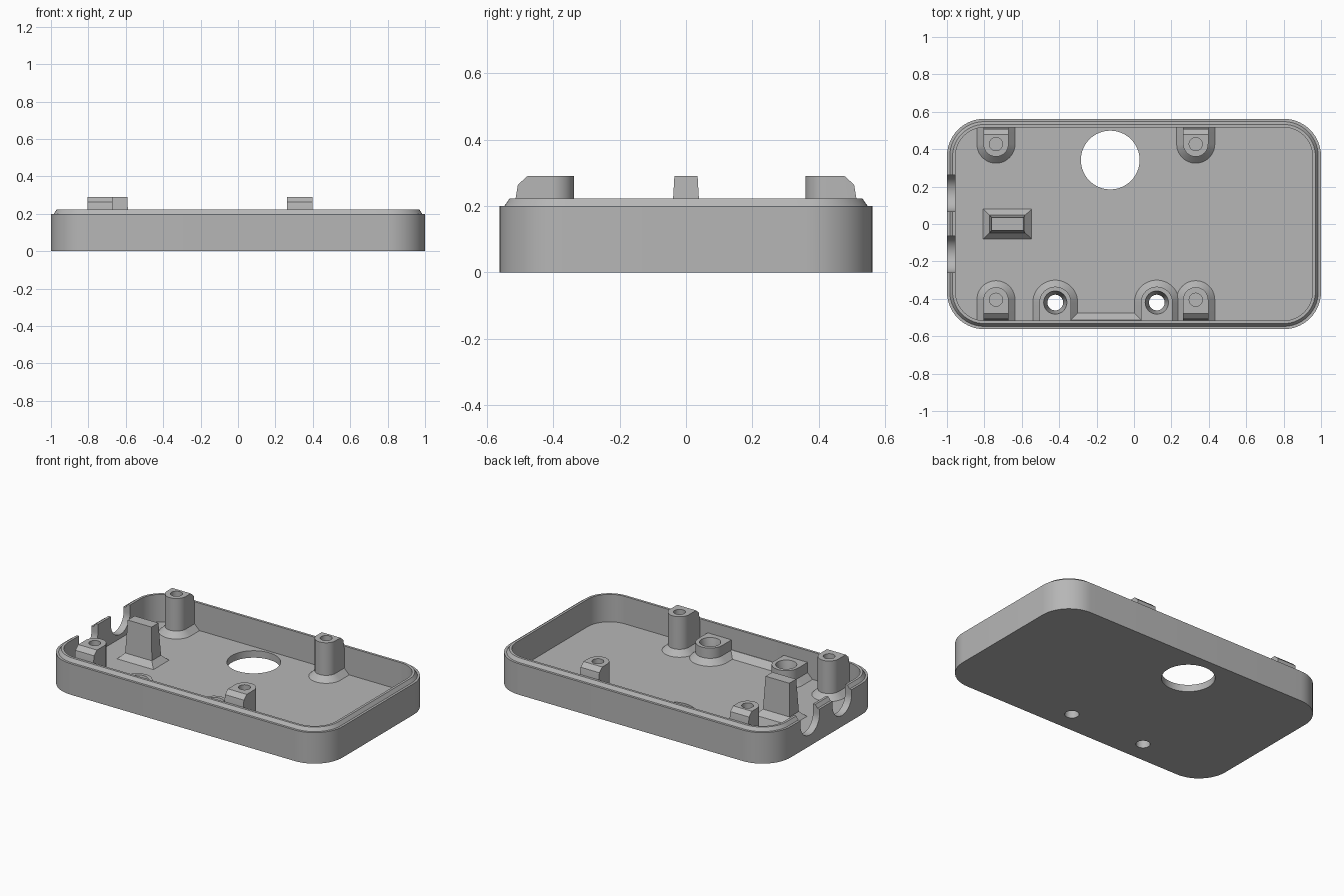
import bpy, bmesh, math
from mathutils import Vector

cube = bpy.data.objects.get("Cube")
if cube:
    bpy.data.objects.remove(cube, do_unlink=True)

GREY = (0.47, 0.47, 0.47, 1)
plastic = bpy.data.materials.new("grey_plastic")
plastic.diffuse_color = GREY
plastic.use_nodes = True
plastic.node_tree.nodes["Principled BSDF"].inputs["Base Color"].default_value = GREY

FLOOR = 0.045
WALL = 0.516      # ribs and posts just enter the inner wall
SINK = 0.02       # parts start slightly inside the floor


def loft(name, rings):
    """Skin a stack of equal-length rings and cap both ends."""
    bm = bmesh.new()
    loops = [[bm.verts.new(p) for p in ring] for ring in rings]
    n = len(loops[0])
    for a, b in zip(loops, loops[1:]):
        for i in range(n):
            j = (i + 1) % n
            bm.faces.new((a[i], a[j], b[j], b[i]))
    bm.faces.new(loops[0][::-1])
    bm.faces.new(loops[-1])
    bmesh.ops.recalc_face_normals(bm, faces=bm.faces)
    mesh = bpy.data.meshes.new(name)
    bm.to_mesh(mesh)
    bm.free()
    ob = bpy.data.objects.new(name, mesh)
    bpy.context.collection.objects.link(ob)
    mesh.materials.append(plastic)
    return ob


def activate(ob):
    bpy.ops.object.select_all(action='DESELECT')
    ob.select_set(True)
    bpy.context.view_layer.objects.active = ob


def cut(ob, cutter):
    cutter.hide_render = True
    mod = ob.modifiers.new("cut", 'BOOLEAN')
    mod.operation = 'DIFFERENCE'
    mod.solver = 'EXACT'
    mod.object = cutter
    activate(ob)
    bpy.ops.object.modifier_apply(modifier=mod.name)
    bpy.data.objects.remove(cutter, do_unlink=True)


def rounded_rect(inset, z, steps=14):
    r = 0.2 - inset
    pts = []
    for q, (sx, sy) in enumerate(((1, 1), (-1, 1), (-1, -1), (1, -1))):
        for i in range(steps + 1):
            a = math.pi / 2 * (q + i / steps)
            pts.append(Vector((sx * 0.8 + r * math.cos(a), sy * 0.3625 + r * math.sin(a), z)))
    return pts


def circle(x, y, r, z, n=40):
    return [Vector((x + r * math.cos(math.tau * i / n), y + r * math.sin(math.tau * i / n), z))
            for i in range(n)]


def d_ring(x, y, r, back, z, steps=24):
    """Half circle facing the middle, with straight sides running to y = back."""
    s = 1 if back > 0 else -1
    pts = [Vector((x + r * math.cos(math.pi * i / steps), y - s * r * math.sin(math.pi * i / steps), z))
           for i in range(steps + 1)]
    return pts + [Vector((x - r, back, z)), Vector((x + r, back, z))]


def box_ring(x0, x1, y, z):
    return [Vector(p) for p in ((x0, -y, z), (x1, -y, z), (x1, y, z), (x0, y, z))]


parts = []

# Tray shell with stepped, chamfered lip
profile = ((0, 0), (0, 0.2), (0.015, 0.2), (0.03, 0.222), (0.046, 0.222), (0.046, FLOOR))
tray = loft("tray", [rounded_rect(i, z) for i, z in profile])
parts.append(tray)

# Large round opening in the floor
cut(tray, loft("opening_cutter", [circle(-0.127, 0.342, 0.157, z, 64) for z in (-0.1, 0.12)]))

# Two U-shaped cable notches in the right wall
for y in (-0.162, 0.165):
    rings = []
    for x in (-1.1, -0.9):
        rings.append([Vector((x, p.x, p.y)) for p in d_ring(y, 0.168, 0.097, 0.35, 0)])
    cut(tray, loft("notch_cutter", rings))

# Four flared screw posts with a blind hole and chamfered back
for side, y in (("back", 0.427), ("front", -0.405)):
    s = 1 if y > 0 else -1
    for hand, x in (("right", -0.738), ("left", 0.33)):
        post = loft(f"{side}_{hand}_post", [
            d_ring(x, y, 0.102, s * WALL, SINK),
            d_ring(x, y, 0.102, s * WALL, FLOOR),
            d_ring(x, y, 0.067, s * WALL, 0.08),
            d_ring(x, y, 0.067, s * WALL, 0.21),
            d_ring(x, y, 0.067, s * 0.507, 0.264),
            d_ring(x, y, 0.067, s * 0.478, 0.29)])
        cut(post, loft("pilot_cutter", [circle(x, y, 0.035, z) for z in (0.1, 0.35)]))
        parts.append(post)

# Two low bosses with tapered through holes
BOSS_X = (-0.421, 0.122)
for hand, x in zip(("right", "left"), BOSS_X):
    y = -0.42
    boss = loft(f"{hand}_boss", [
        d_ring(x, y, 0.12, -WALL, SINK),
        d_ring(x, y, 0.12, -WALL, FLOOR),
        d_ring(x, y, 0.085, -WALL, 0.08),
        d_ring(x, y, 0.085, -WALL, 0.146)])
    for ob in (tray, boss):
        cut(ob, loft("screw_cutter", [circle(x, y, r, z) for r, z in (
            (0.042, -0.1), (0.042, FLOOR), (0.062, 0.146), (0.062, 0.3))]))
    parts.append(boss)

# Sloped strip along the front wall between the bosses
strip = ((-0.52, SINK), (-0.476, SINK), (-0.476, FLOOR), (-0.513, 0.082), (-0.52, 0.082))
parts.append(loft("wall_strip", [[Vector((x, y, z)) for y, z in strip]
                                 for x in (BOSS_X[0] + 0.08, BOSS_X[1] - 0.08)]))

# Tapered rectangular support pillar with flared foot
parts.append(loft("support_pillar", [
    box_ring(-0.807, -0.547, 0.08, SINK),
    box_ring(-0.807, -0.547, 0.08, FLOOR),
    box_ring(-0.772, -0.582, 0.047, 0.08),
    box_ring(-0.762, -0.592, 0.035, 0.29)]))

for ob in parts:
    activate(ob)
    bpy.ops.object.shade_smooth_by_angle(angle=math.radians(25))
